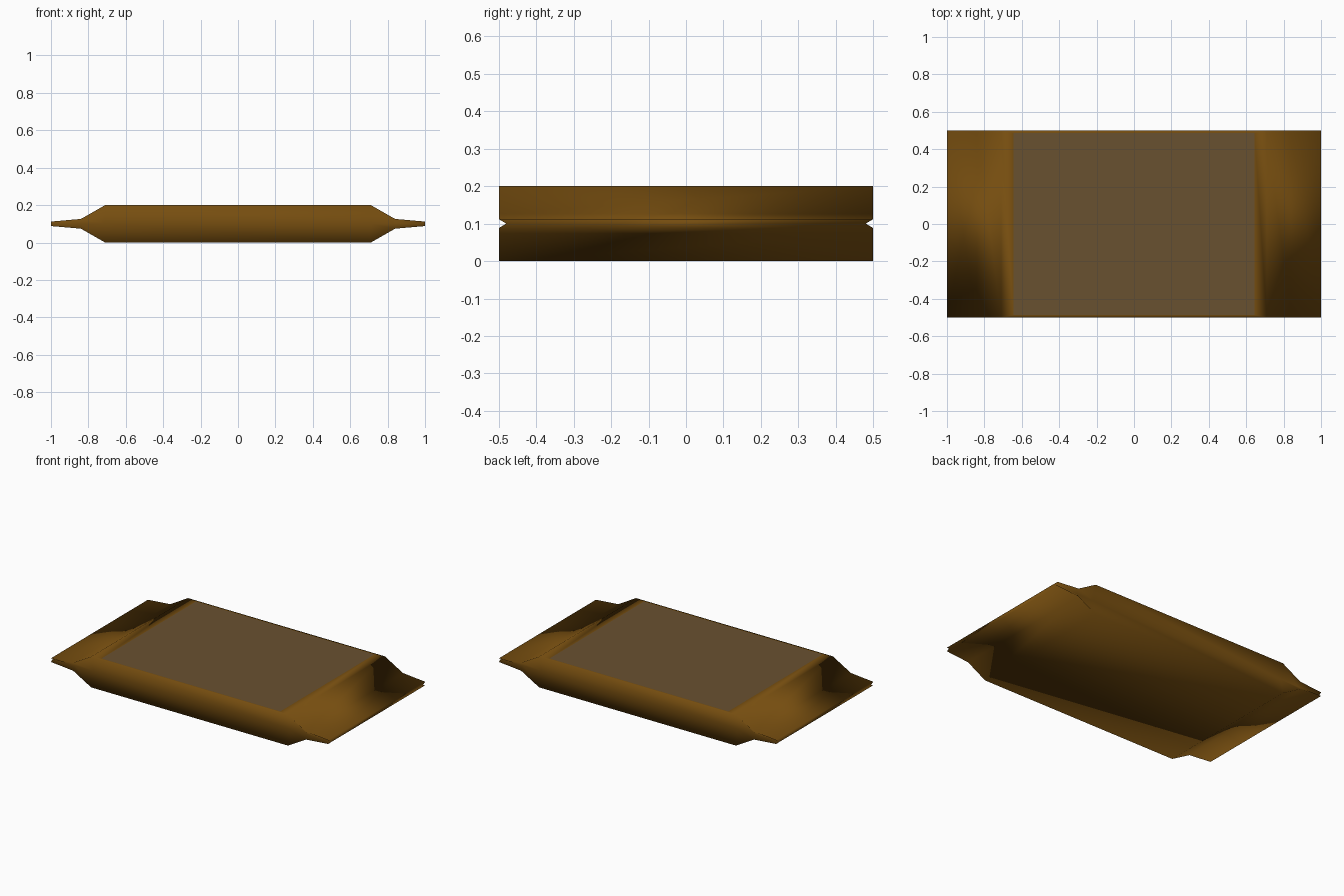
import bpy
import bmesh

cube = bpy.data.objects.get("Cube")
if cube:
    bpy.data.objects.remove(cube, do_unlink=True)


def make_material(name, rgb):
    mat = bpy.data.materials.new(name)
    mat.use_nodes = True
    colour = (*rgb, 1.0)
    mat.diffuse_color = colour
    mat.node_tree.nodes["Principled BSDF"].inputs["Base Color"].default_value = colour
    return mat


HALF_WIDTH = 0.5
FOLD_WIDTH = 0.48      # side fold tucked inwards
MID_Z = 0.1
PANEL_X = 0.645

# Lengthwise profile: distance from centre, half thickness
half_profile = [(0.71, 0.1), (0.84, 0.026), (1.0, 0.012)]
stations = [(-x, h) for x, h in reversed(half_profile)] + half_profile

bm = bmesh.new()


def cross_section(x, h):
    """Six-sided section with a V-shaped crease along each side."""
    outline = [(-HALF_WIDTH, h), (-FOLD_WIDTH, 0), (-HALF_WIDTH, -h),
               (HALF_WIDTH, -h), (FOLD_WIDTH, 0), (HALF_WIDTH, h)]
    return [bm.verts.new((x, y, MID_Z + z)) for y, z in outline]


# Wrapper skin: bridge the sections and close the sealed ends
rings = [cross_section(x, h) for x, h in stations]
for a, b in zip(rings, rings[1:]):
    for i in range(6):
        j = (i + 1) % 6
        bm.faces.new((a[i], a[j], b[j], b[i]))
bm.faces.new(rings[0])
bm.faces.new(rings[-1])
bmesh.ops.recalc_face_normals(bm, faces=bm.faces[:])
for face in bm.faces:
    face.smooth = True

# Label panel: inset the flat top
top = max(bm.faces, key=lambda f: f.calc_center_median().z)
bmesh.ops.inset_region(bm, faces=[top], thickness=HALF_WIDTH - FOLD_WIDTH)
for v in top.verts:
    v.co.x = PANEL_X if v.co.x > 0 else -PANEL_X
top.material_index = 1
top.smooth = False

mesh = bpy.data.meshes.new("wrapper")
bm.to_mesh(mesh)
bm.free()
mesh.materials.append(make_material("golden brown", (0.178, 0.074, 0.0048)))
mesh.materials.append(make_material("dull brown label", (0.141, 0.083, 0.03)))
wrapper = bpy.data.objects.new("wrapper", mesh)
bpy.context.collection.objects.link(wrapper)
